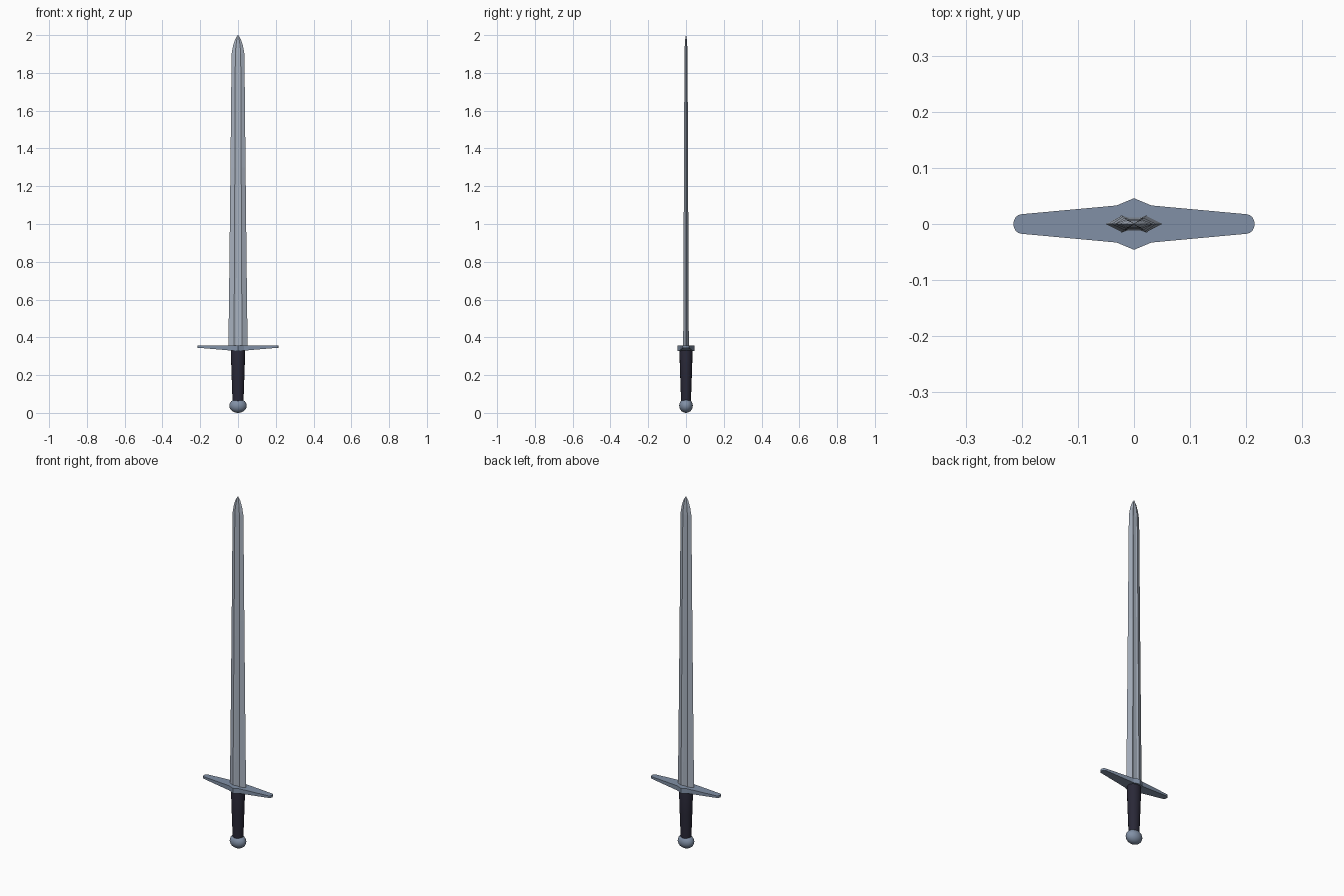
import bpy, math

if "Cube" in bpy.data.objects:
    bpy.data.objects.remove(bpy.data.objects["Cube"])


def material(name, rgb):
    m = bpy.data.materials.new(name)
    m.diffuse_color = (*rgb, 1)
    m.use_nodes = True
    m.node_tree.nodes["Principled BSDF"].inputs["Base Color"].default_value = m.diffuse_color
    return m


STEEL = material("blade steel", (0.40, 0.45, 0.53))
IRON = material("blue grey iron", (0.22, 0.28, 0.38))
LEATHER = material("dark leather", (0.022, 0.021, 0.038))


def loft(name, rings, mat, smooth=None):
    """Skin a list of equal-sized vertex rings and cap both ends."""
    n = len(rings[0])
    verts = [v for ring in rings for v in ring]
    faces = [(i * n + j, i * n + (j + 1) % n, (i + 1) * n + (j + 1) % n, (i + 1) * n + j)
             for i in range(len(rings) - 1) for j in range(n)]
    faces += [tuple(reversed(range(n))), tuple(range(len(verts) - n, len(verts)))]
    me = bpy.data.meshes.new(name)
    me.from_pydata(verts, [], faces)
    me.validate()
    me.materials.append(mat)
    ob = bpy.data.objects.new(name, me)
    bpy.context.collection.objects.link(ob)
    bpy.context.view_layer.objects.active = ob
    ob.select_set(True)
    bpy.ops.object.mode_set(mode='EDIT')
    bpy.ops.mesh.select_all(action='SELECT')
    bpy.ops.mesh.remove_doubles(threshold=0.00001)
    bpy.ops.mesh.normals_make_consistent(inside=False)
    bpy.ops.object.mode_set(mode='OBJECT')
    if smooth:
        bpy.ops.object.shade_smooth_by_angle(angle=math.radians(smooth))
    ob.select_set(False)
    return ob


def ellipse(rx, ry, z, n):
    return [(rx * math.cos(2 * math.pi * i / n), ry * math.sin(2 * math.pi * i / n), z)
            for i in range(n)]


# Blade: bevelled edges and a shallow central fuller, (z, half width, half thickness)
def blade_ring(z, w, t):
    half = [(w, 0), (0.42 * w, t), (0.2 * w, 0.75 * t), (-0.2 * w, 0.75 * t), (-0.42 * w, t)]
    return [(x, y, z) for x, y in half] + [(-x, -y, z) for x, y in half]


loft("blade", [blade_ring(*s) for s in [
    (0.345, 0.051, 0.015), (0.65, 0.047, 0.0135), (1.3, 0.040, 0.011), (1.9, 0.034, 0.008),
    (1.945, 0.026, 0.0065), (1.98, 0.014, 0.004), (2.0, 0.001, 0.0005)]], STEEL)

# Crossguard: flat top, underside rising towards rounded ends, (x, half depth)
half = [(0, 0.046), (0.031, 0.033), (0.2, 0.0175)]
half += [(0.2 + 0.015 * math.sin(a), 0.0175 * math.cos(a))
         for a in (math.radians(d) for d in (22, 45, 67, 85))]
profile = [(-x, d) for x, d in reversed(half[1:])] + half


def guard_ring(x, d):
    low = 0.327 + 0.017 * min(abs(x) / 0.2, 1)
    return [(x, -d, low), (x, d, low), (x, d, 0.356), (x, -d, 0.356)]


loft("crossguard", [guard_ring(x, d) for x, d in profile], IRON)

# Grip: tapered wrapped handle
loft("grip", [ellipse(rx, ry, z, 16) for rx, ry, z in [
    (0.029, 0.026, 0.06), (0.034, 0.031, 0.2), (0.038, 0.035, 0.325), (0.034, 0.031, 0.342)]],
    LEATHER, 35)

# Pommel: slightly flattened ball
loft("pommel", [ellipse(0.046 * math.sin(a), 0.036 * math.sin(a), 0.038 - 0.038 * math.cos(a), 24)
                for a in (math.pi * (0.01 + 0.98 * i / 14) for i in range(15))], IRON, 40)
